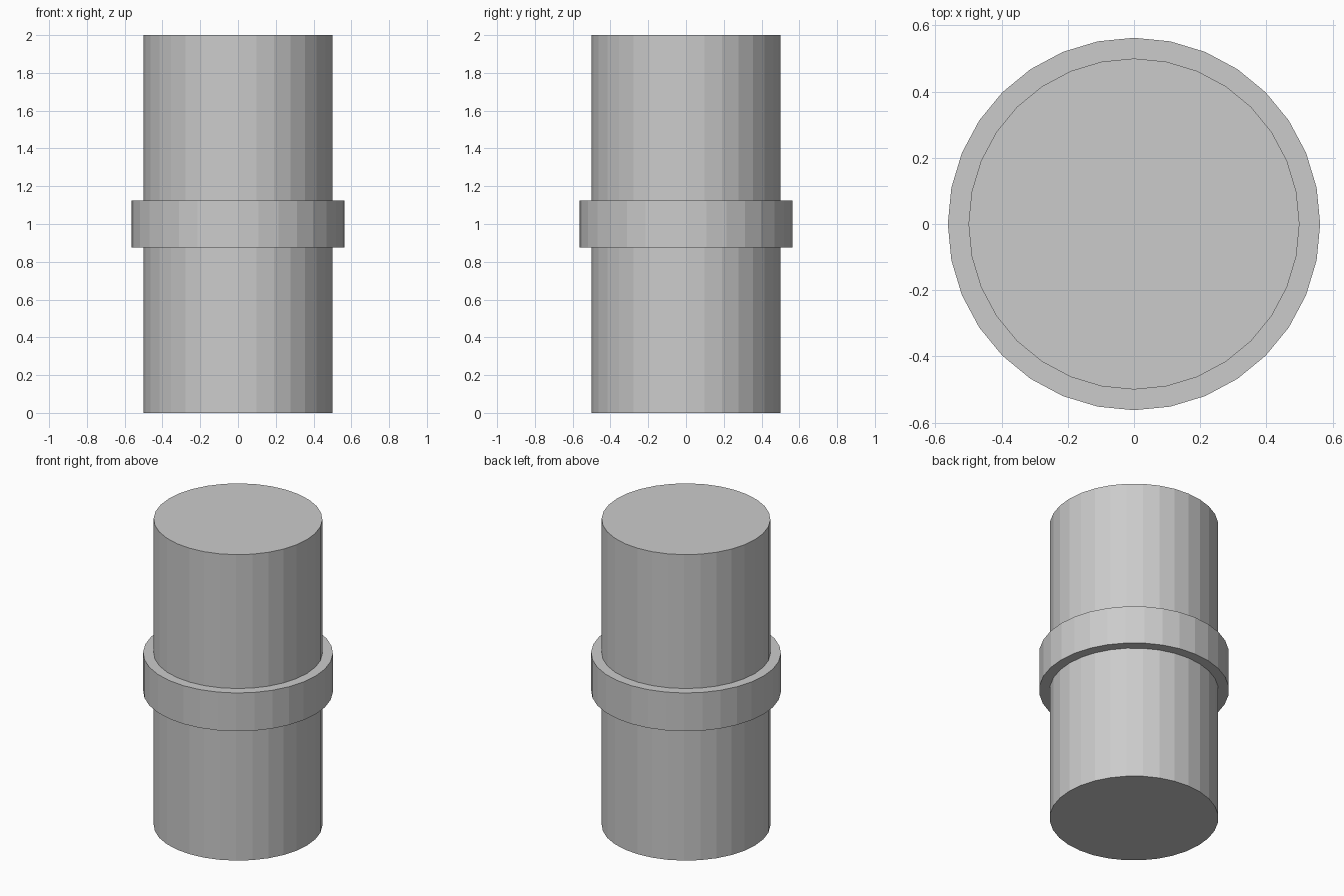
import bpy, bmesh, math

if "Cube" in bpy.data.objects:
    bpy.data.objects.remove(bpy.data.objects["Cube"])

SIDES = 32
R_BODY, R_COLLAR = 0.5, 0.5625
Z_LOW, Z_HIGH, HEIGHT = 0.875, 1.125, 2.0

# Half profile (radius, height) of the column with its raised collar
profile = [(R_BODY, 0), (R_BODY, Z_LOW), (R_COLLAR, Z_LOW),
           (R_COLLAR, Z_HIGH), (R_BODY, Z_HIGH), (R_BODY, HEIGHT)]

bm = bmesh.new()

# One ring of vertices per profile point
rings = []
for r, z in profile:
    rings.append([bm.verts.new((r * math.cos(2 * math.pi * i / SIDES),
                                r * math.sin(2 * math.pi * i / SIDES), z))
                  for i in range(SIDES)])

# Side walls and collar ledges
for low, high in zip(rings, rings[1:]):
    for i in range(SIDES):
        j = (i + 1) % SIDES
        bm.faces.new((low[i], low[j], high[j], high[i]))

# End caps
bm.faces.new(rings[0][::-1])
bm.faces.new(rings[-1])

mesh = bpy.data.meshes.new("collared_column")
bm.to_mesh(mesh)
bm.free()
bpy.context.collection.objects.link(bpy.data.objects.new("collared_column", mesh))
